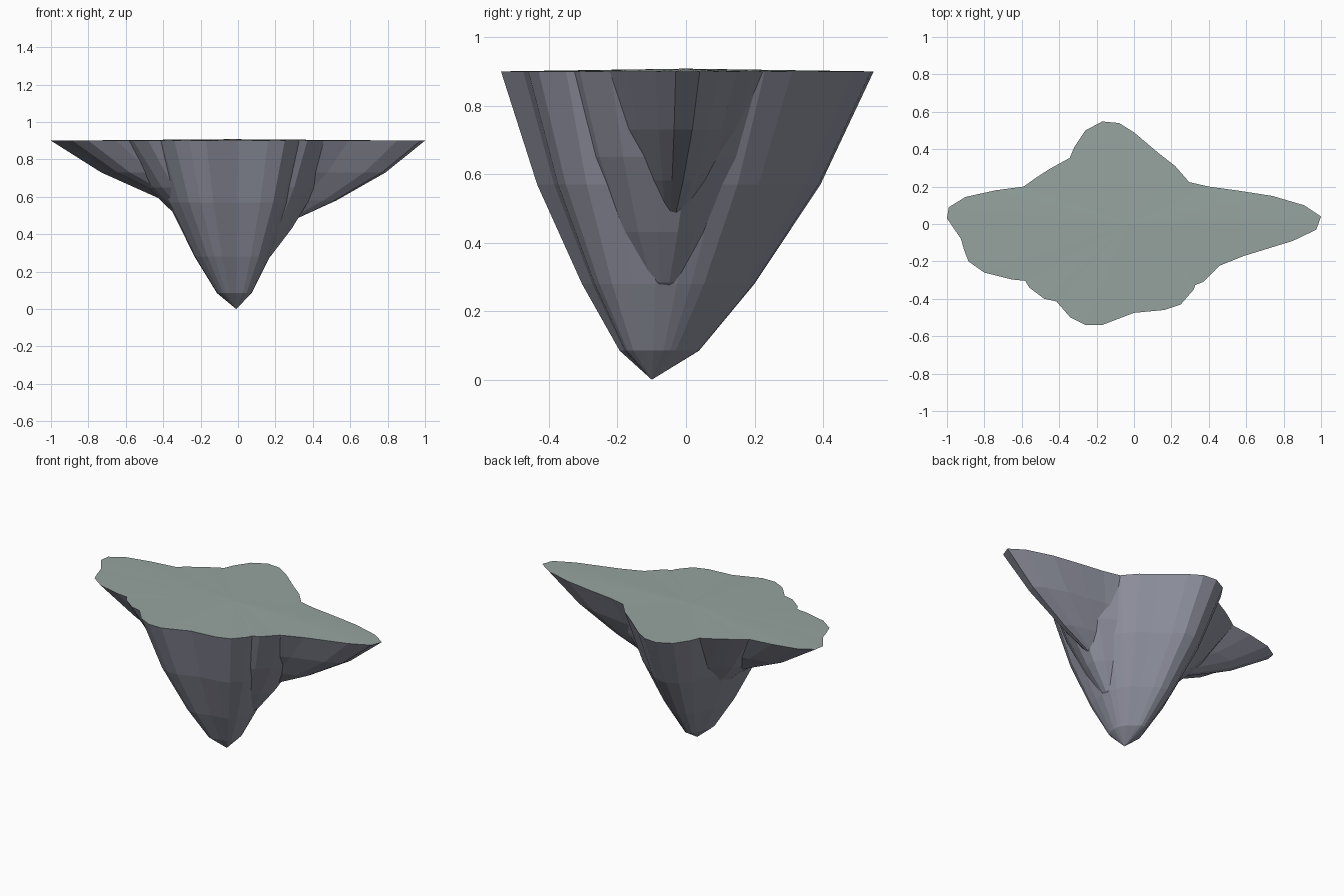
import bpy, bmesh

TOP = 0.90
# (height fraction, width fraction) of the tapering rock profile
RINGS = [(0.094, 0.213), (0.311, 0.463), (0.633, 0.76), (1.0, 1.0)]


def material(name, rgb):
    m = bpy.data.materials.new(name)
    m.diffuse_color = (*rgb, 1)
    return m


rock = material("grey_rock", (0.275, 0.283, 0.345))
turf = material("pale_green_turf", (0.305, 0.37, 0.347))


def rock_lobe(name, outline, tip):
    """Loft the rim outline down to a tip and cap it with a slight dome."""
    tx, ty, tz = tip
    bm = bmesh.new()
    loops = []
    for h, s in RINGS:
        z = tz + (TOP - tz) * h
        loops.append([bm.verts.new((tx + (x - tx) * s, ty + (y - ty) * s, z))
                      for x, y in outline])
    n = len(outline)
    point = bm.verts.new(tip)
    crown = bm.verts.new((-0.03, 0.0, TOP + 0.008))
    for i in range(n):
        j = (i + 1) % n
        bm.faces.new((point, loops[0][j], loops[0][i]))
        for a, b in zip(loops, loops[1:]):
            bm.faces.new((a[i], a[j], b[j], b[i]))
        cap = bm.faces.new((loops[-1][i], loops[-1][j], crown))
        cap.material_index = 1
    me = bpy.data.meshes.new(name)
    bm.to_mesh(me)
    bm.free()
    me.materials.append(rock)
    me.materials.append(turf)
    ob = bpy.data.objects.new(name, me)
    bpy.context.collection.objects.link(ob)


# Deep central spire, long from front to back
rock_lobe("central_spire", [
    (-0.41, -0.42), (-0.34, -0.50), (-0.26, -0.54), (-0.17, -0.54),
    (0.0, -0.475), (0.16, -0.46), (0.25, -0.43), (0.32, -0.35),
    (0.36, -0.22), (0.38, -0.08), (0.36, 0.06), (0.33, 0.15), (0.29, 0.23),
    (0.22, 0.31), (0.13, 0.38), (0.0, 0.49), (-0.08, 0.54), (-0.17, 0.548),
    (-0.26, 0.50), (-0.32, 0.41), (-0.37, 0.29), (-0.44, 0.14),
    (-0.49, -0.04), (-0.48, -0.25)], (-0.01, -0.10, 0.0))

# Middle shelf between the spire and the wings
rock_lobe("middle_shelf", [
    (-0.56, -0.34), (-0.48, -0.40), (-0.41, -0.415), (-0.25, -0.43),
    (-0.08, -0.40), (0.12, -0.37), (0.33, -0.325), (0.37, -0.31),
    (0.46, -0.22), (0.53, -0.10), (0.53, 0.03), (0.44, 0.14), (0.29, 0.22),
    (0.12, 0.29), (-0.06, 0.35), (-0.22, 0.37), (-0.35, 0.35),
    (-0.45, 0.295), (-0.52, 0.25), (-0.59, 0.20), (-0.65, 0.06),
    (-0.66, -0.10), (-0.62, -0.24)], (0.08, -0.07, 0.22))

# Shallow wide wings reaching left and right
rock_lobe("side_wings", [
    (-1.0, 0.03), (-0.925, -0.08), (-0.91, -0.135), (-0.885, -0.20),
    (-0.80, -0.26), (-0.65, -0.297), (-0.57, -0.305), (-0.25, -0.32),
    (0.15, -0.30), (0.46, -0.222), (0.59, -0.17), (0.72, -0.13),
    (0.85, -0.09), (0.975, -0.03), (1.0, 0.04), (0.91, 0.10), (0.74, 0.15),
    (0.56, 0.178), (0.40, 0.20), (0.29, 0.225), (0.05, 0.25), (-0.25, 0.24),
    (-0.59, 0.20), (-0.74, 0.18), (-0.90, 0.145), (-0.99, 0.09)],
    (0.12, -0.05, 0.437))
